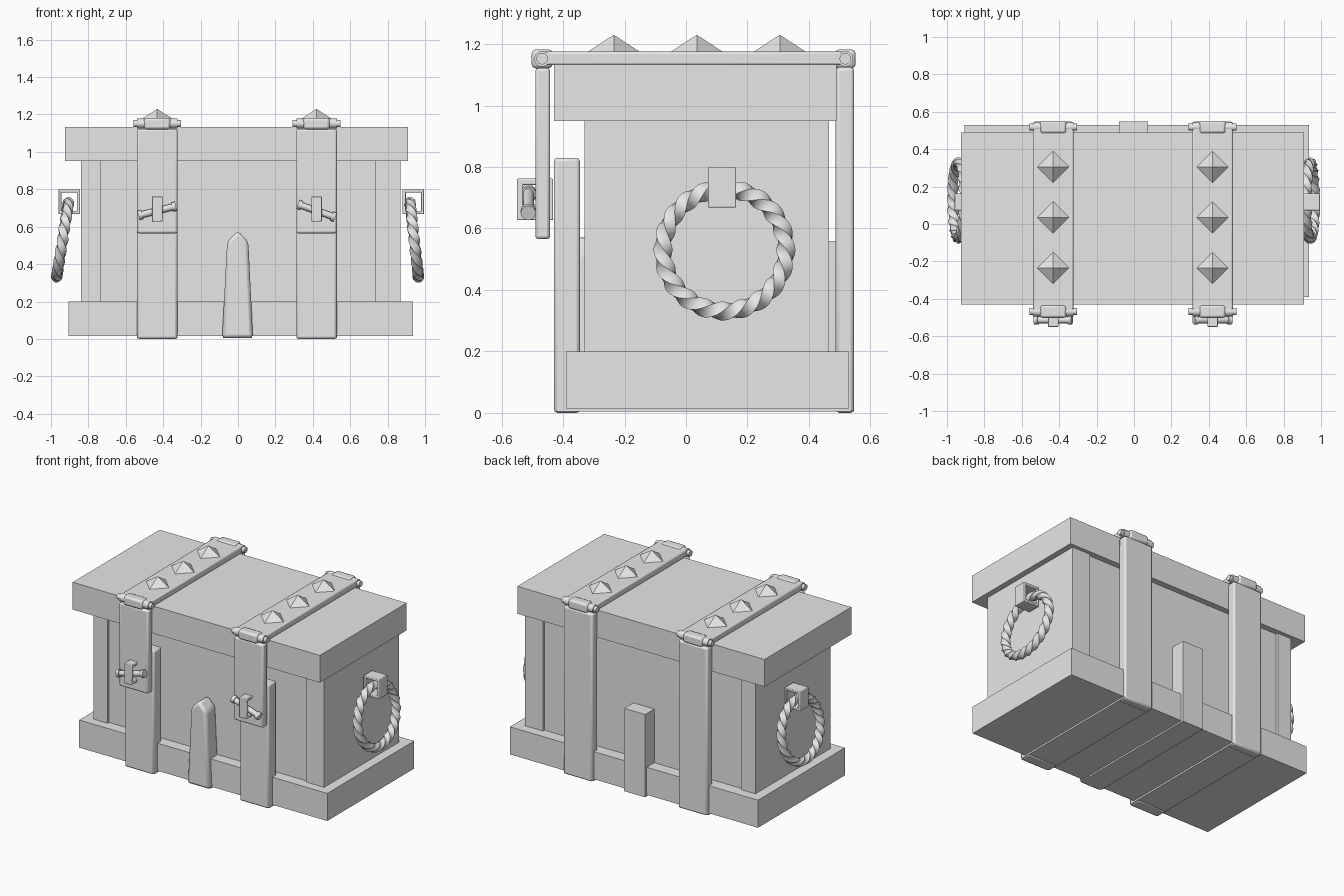
import bpy, bmesh, math
from mathutils import Vector, Matrix

cube = bpy.data.objects.get("Cube")
if cube:
    bpy.data.objects.remove(cube, do_unlink=True)

grey = bpy.data.materials.new("plain grey")
grey.use_nodes = True
grey.diffuse_color = (0.8, 0.8, 0.8, 1)
grey.node_tree.nodes["Principled BSDF"].inputs["Base Color"].default_value = (0.8, 0.8, 0.8, 1)


def finish(name, bm, bevel=0, smooth=False):
    """Turn a bmesh into a named object, optionally with rounded edges."""
    bmesh.ops.recalc_face_normals(bm, faces=bm.faces)
    mesh = bpy.data.meshes.new(name)
    bm.to_mesh(mesh)
    bm.free()
    mesh.materials.append(grey)
    ob = bpy.data.objects.new(name, mesh)
    bpy.context.collection.objects.link(ob)
    if bevel:
        mod = ob.modifiers.new("rounded edges", "BEVEL")
        mod.width, mod.segments = bevel, 2
    if bevel or smooth:
        bpy.ops.object.select_all(action="DESELECT")
        ob.select_set(True)
        bpy.context.view_layer.objects.active = ob
        bpy.ops.object.shade_smooth_by_angle(angle=math.radians(40))
    return ob


def box(name, x, y, z, bevel=0):
    bm = bmesh.new()
    bmesh.ops.create_cube(bm, size=1)
    for v in bm.verts:
        v.co = Vector([(r[0] + r[1]) / 2 + c * (r[1] - r[0]) for r, c in zip((x, y, z), v.co)])
    return finish(name, bm, bevel)


def prism(name, profile, axis, start, end, bevel=0):
    """Extrude a closed 2D profile along x or y; the profile's second value is z."""
    bm = bmesh.new()
    place = (lambda a, b, d: (d, a, b)) if axis == "x" else (lambda a, b, d: (a, d, b))
    face = bm.faces.new([bm.verts.new(place(a, b, start)) for a, b in profile])
    ext = bmesh.ops.extrude_face_region(bm, geom=[face])
    move = Vector(place(0, 0, end - start))
    bmesh.ops.translate(bm, vec=move, verts=[g for g in ext["geom"] if isinstance(g, bmesh.types.BMVert)])
    return finish(name, bm, bevel)


def rod(name, a, b, radius, sides=12):
    a, b = Vector(a), Vector(b)
    bm = bmesh.new()
    turn = (b - a).to_track_quat("Z", "Y").to_matrix().to_4x4()
    bmesh.ops.create_cone(bm, cap_ends=True, segments=sides, radius1=radius, radius2=radius,
                          depth=(b - a).length, matrix=Matrix.Translation((a + b) / 2) @ turn)
    return finish(name, bm, smooth=True)


def loop_bracket(name, across, depth, height, t):
    """Rectangular loop: 'across' is the pair of x or y limits of the loop opening plane."""
    axis, (u0, u1), (w0, w1) = across[0], across[1], depth
    z0, z1 = height

    def bar(part, u, z):
        x, y = (u, (w0, w1)) if axis == "x" else ((w0, w1), u)
        box(name + "_" + part, x, y, z, 0.004)
    bar("top", (u0, u1), (z1 - t, z1))
    bar("bottom", (u0, u1), (z0, z0 + t))
    bar("inner_side", (u0, u0 + t), (z0 + t / 2, z1 - t / 2))
    bar("outer_side", (u1 - t, u1), (z0 + t / 2, z1 - t / 2))


def rope_ring(name, centre, tilt, major=0.2, steps=100, points=8, twists=5):
    """Ring swept from a square-lobed section that twists as it goes round."""
    bm = bmesh.new()
    turn = Matrix.Translation(centre) @ Matrix.Rotation(tilt, 4, "Y")
    rows = []
    for i in range(steps):
        a = math.tau * i / steps
        row = []
        for j in range(points):
            b = math.tau * (j / points + twists * i / steps)
            r = 0.031 if j % 2 == 0 else 0.024
            d = major + r * math.cos(b)
            row.append(bm.verts.new(turn @ Vector((r * math.sin(b), d * math.cos(a), d * math.sin(a)))))
        rows.append(row)
    for i in range(steps):
        p, q = rows[i], rows[(i + 1) % steps]
        for j in range(points):
            k = (j + 1) % points
            bm.faces.new((p[j], q[j], q[k], p[k]))
    finish(name, bm, smooth=True)


# Chest: base, core, raised end sections and lid
box("base", (-0.905, 0.935), (-0.39, 0.53), (0.015, 0.2))
box("body", (-0.8, 0.83), (-0.315, 0.45), (0.2, 0.95))
box("body_end_right", (-0.84, -0.735), (-0.33, 0.465), (0.2, 0.95))
box("body_end_left", (0.735, 0.87), (-0.33, 0.465), (0.2, 0.95))
box("lid", (-0.925, 0.908), (-0.43, 0.49), (0.95, 1.133))

# Metal straps with hinges, studs and toggle latches
for side, cx, slope in (("right", -0.432, 0.025), ("left", 0.42, -0.035)):
    wide = (cx - 0.108, cx + 0.108)
    box(f"front_strap_{side}", wide, (-0.43, -0.345), (0, 0.83), 0.012)
    box(f"back_strap_{side}", wide, (0.487, 0.547), (0, 1.125), 0.012)
    box(f"bottom_strap_{side}", wide, (-0.42, 0.537), (0.004, 0.03))
    box(f"hasp_{side}", wide, (-0.49, -0.442), (0.565, 1.122), 0.01)
    box(f"top_strap_{side}", wide, (-0.485, 0.535), (1.131, 1.175), 0.008)

    for end, hy in (("front", -0.468), ("back", 0.518)):
        hinge = f"{end}_hinge_{side}"
        rod(hinge + "_pin", (cx - 0.128, hy, 1.152), (cx + 0.128, hy, 1.152), 0.019)
        rod(hinge + "_barrel", (cx - 0.108, hy, 1.152), (cx + 0.108, hy, 1.152), 0.026)
        box(hinge + "_knuckle", (cx - 0.07, cx + 0.07), (hy - 0.034, hy + 0.034), (1.121, 1.182), 0.013)

    for i in range(3):
        bm = bmesh.new()
        bmesh.ops.create_cone(bm, cap_ends=True, segments=4, radius1=0.086, radius2=0, depth=0.056,
                              matrix=Matrix.Translation((cx, -0.235 + 0.27 * i, 1.202)))
        finish(f"stud_{side}_{i + 1}", bm)

    loop_bracket(f"staple_{side}", ("y", (-0.55, -0.432)), (cx - 0.028, cx + 0.028), (0.627, 0.762), 0.02)
    left_end = Vector((cx - 0.1, -0.513, 0.685 - slope))
    right_end = Vector((cx + 0.1, -0.513, 0.685 + slope))
    rod(f"toggle_{side}", left_end, right_end, 0.018)
    for n, a, b in (("a", left_end, right_end), ("b", right_end, left_end)):
        rod(f"toggle_cap_{side}_{n}", a, a.lerp(b, 0.1), 0.025)

# Centre strap: pointed front plate, bottom strip and back plate
spike = [(-0.085, 0.005), (0.08, 0.005), (0.055, 0.52), (0, 0.578), (-0.058, 0.52)]
prism("front_spike", spike, "y", -0.42, -0.31, 0.018)
box("centre_bottom_strip", (-0.08, 0.075), (-0.4, 0.54), (0.005, 0.03))
box("centre_back_plate", (-0.08, 0.075), (0.45, 0.547), (0.005, 0.56))

# Side handles: square loop bracket holding a twisted ring
for side, x, ring_x, tilt in (("right", (-0.96, -0.845), -0.938, 9), ("left", (0.88, 0.995), 0.942, -6.5)):
    loop_bracket(f"handle_bracket_{side}", ("x", x), (0.072, 0.163), (0.668, 0.8), 0.017)
    rope_ring(f"handle_ring_{side}", (ring_x, 0.125, 0.53), math.radians(tilt))
